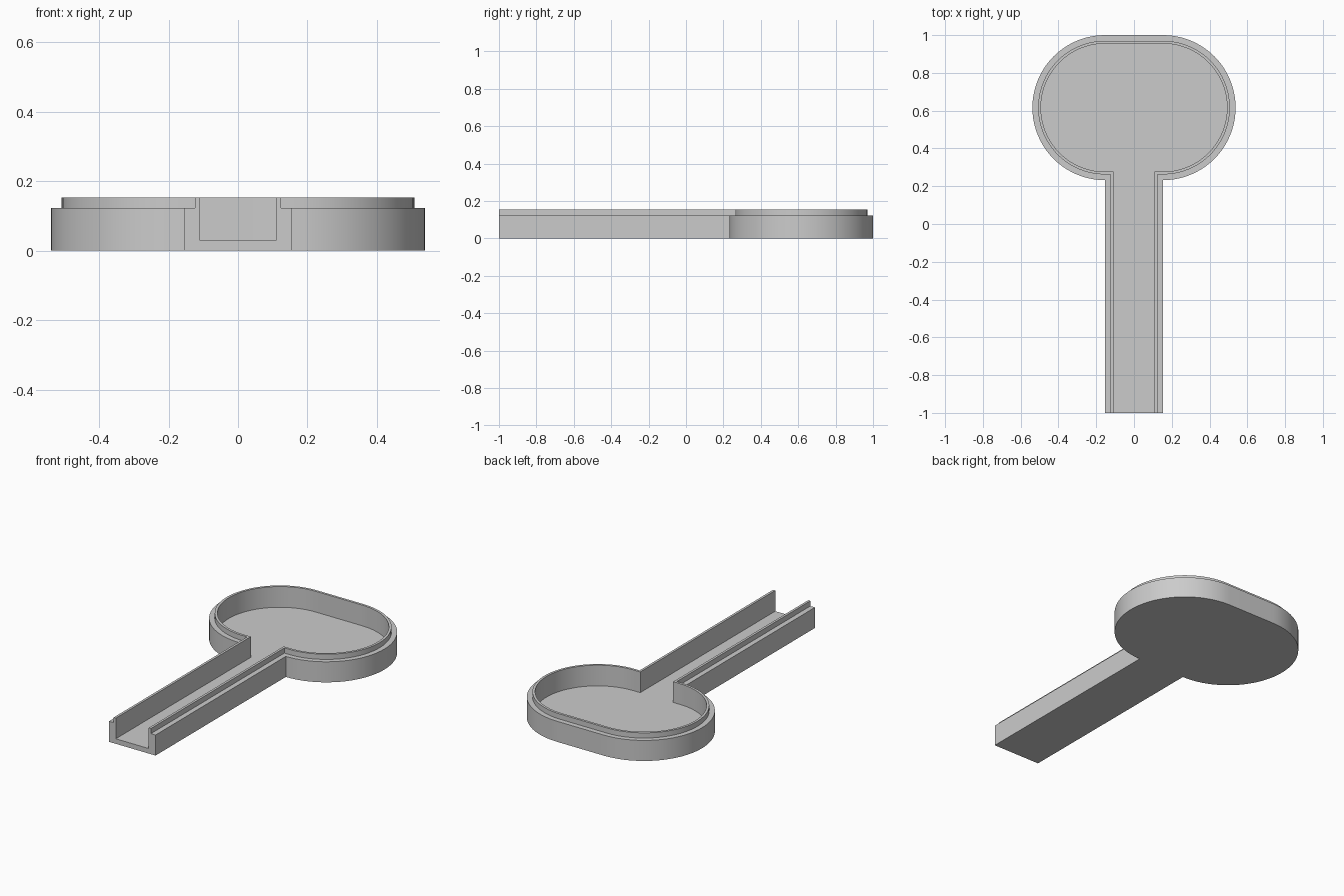
import bpy, bmesh
from math import pi, sin, cos, radians

old = bpy.data.objects.get("Cube")
if old:
    bpy.data.objects.remove(old, do_unlink=True)

STEM = 0.154        # half width of the stem, also the arc centres of the bowl
RADIUS = 0.384      # outer bowl radius
BOWL_Y = 0.616
SEGMENTS = 40

grey = bpy.data.materials.new("plain grey")
grey.use_nodes = True
colour = (0.6, 0.6, 0.6, 1)
grey.diffuse_color = colour
grey.node_tree.nodes["Principled BSDF"].inputs["Base Color"].default_value = colour


def outline(inset):
    """Open paddle outline, inset from the outer wall, from stem end to stem end."""
    r, w = RADIUS - inset, STEM - inset
    half = [(w, -1), (w, BOWL_Y - r)]
    for i in range(SEGMENTS + 1):
        a = -pi / 2 + pi * i / SEGMENTS
        half.append((STEM + r * cos(a), BOWL_Y + r * sin(a)))
    return half + [(-x, y) for x, y in reversed(half)]


# Wall section: inset and height, from the outer foot over the lip to the floor
section = [(0, 0), (0, 0.123), (0.0305, 0.123),
           (0.0305, 0.154), (0.045, 0.154), (0.045, 0.03)]

bm = bmesh.new()
rings = [[bm.verts.new((x, y, z)) for x, y in outline(inset)] for inset, z in section]

# Walls, ledge and lip
for low, high in zip(rings, rings[1:]):
    for i in range(len(low) - 1):
        bm.faces.new((low[i], low[i + 1], high[i + 1], high[i]))

# Underside, floor and the open channel end
bm.faces.new(rings[0])
bm.faces.new(rings[-1])
bm.faces.new([r[0] for r in rings] + [r[-1] for r in reversed(rings)])

bmesh.ops.remove_doubles(bm, verts=bm.verts[:], dist=0.0001)
bmesh.ops.recalc_face_normals(bm, faces=bm.faces[:])
mesh = bpy.data.meshes.new("paddle_tray")
bm.to_mesh(mesh)
bm.free()
mesh.materials.append(grey)

tray = bpy.data.objects.new("paddle_tray", mesh)
bpy.context.collection.objects.link(tray)
bpy.ops.object.select_all(action='DESELECT')
tray.select_set(True)
bpy.context.view_layer.objects.active = tray
bpy.ops.object.shade_smooth_by_angle(angle=radians(30))
